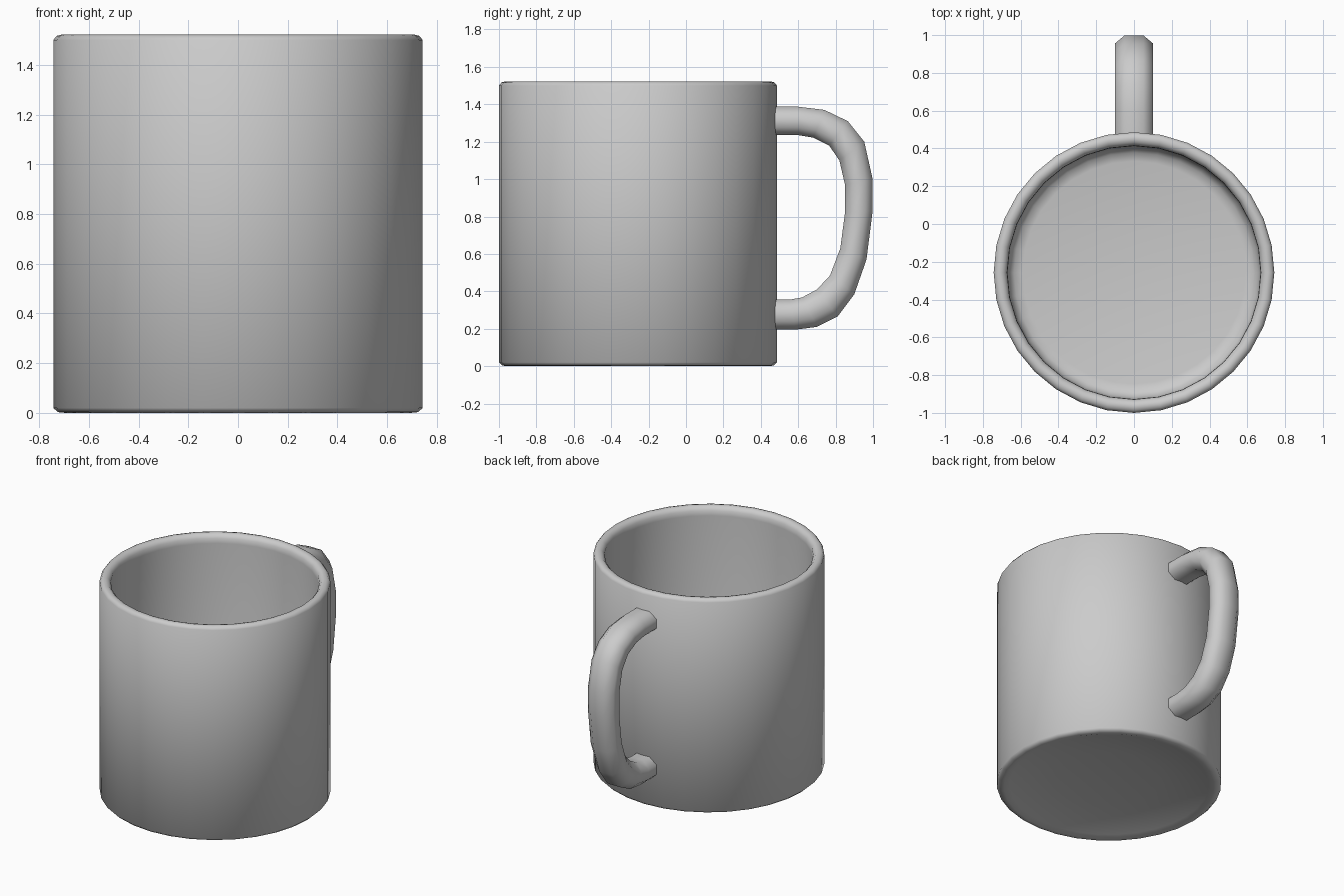
import bpy, bmesh, math

if "Cube" in bpy.data.objects:
    bpy.data.objects.remove(bpy.data.objects["Cube"])

def finish(name, bm, angle):
    bmesh.ops.recalc_face_normals(bm, faces=bm.faces)
    mesh = bpy.data.meshes.new(name)
    bm.to_mesh(mesh)
    bm.free()
    obj = bpy.data.objects.new(name, mesh)
    bpy.context.collection.objects.link(obj)
    bpy.ops.object.select_all(action='DESELECT')
    obj.select_set(True)
    bpy.context.view_layer.objects.active = obj
    bpy.ops.object.shade_smooth_by_angle(angle=math.radians(angle))
    return obj

def bridge(bm, rings):
    n = len(rings[0])
    for a, b in zip(rings, rings[1:]):
        for i in range(n):
            j = (i + 1) % n
            bm.faces.new((a[i], a[j], b[j], b[i]))
    bm.faces.new(rings[0])
    bm.faces.new(rings[-1])

# Cup: closed profile (radius, height), from recessed base round to inner floor
SEG, CY = 32, -0.257
profile = [(0.35, 0.06), (0.66, 0.012), (0.695, 0.0), (0.725, 0.003), (0.743, 0.02),
           (0.743, 1.50), (0.73, 1.517), (0.71, 1.522), (0.69, 1.517), (0.672, 1.495),
           (0.67, 1.46), (0.67, 0.20), (0.66, 0.16), (0.635, 0.13), (0.59, 0.12)]
bm = bmesh.new()
rings = [[bm.verts.new((r * math.cos(2 * math.pi * i / SEG),
                        CY + r * math.sin(2 * math.pi * i / SEG), z))
          for i in range(SEG)] for r, z in profile]
bridge(bm, rings)
finish("cup", bm, 50)

# Handle: octagonal section swept between outer and inner edge curves (y, z)
outer = [(0.45, 1.387), (0.60, 1.387), (0.74, 1.37), (0.865, 1.31), (0.953, 1.20), (0.998, 1.0),
         (0.998, 0.83), (0.965, 0.57), (0.90, 0.385), (0.81, 0.265), (0.70, 0.21), (0.585, 0.195), (0.45, 0.195)]
inner = [(0.45, 1.235), (0.60, 1.235), (0.68, 1.222), (0.765, 1.18), (0.82, 1.10), (0.85, 0.97),
         (0.85, 0.82), (0.825, 0.63), (0.77, 0.485), (0.70, 0.41), (0.62, 0.367), (0.55, 0.355), (0.45, 0.355)]
section = [(0.05, 1), (0.1, 0.72), (0.1, 0.28), (0.05, 0),
           (-0.05, 0), (-0.1, 0.28), (-0.1, 0.72), (-0.05, 1)]
bm = bmesh.new()
rings = [[bm.verts.new((x, i[0] + (o[0] - i[0]) * t, i[1] + (o[1] - i[1]) * t))
          for x, t in section] for o, i in zip(outer, inner)]
bridge(bm, rings)
finish("handle", bm, 60)
